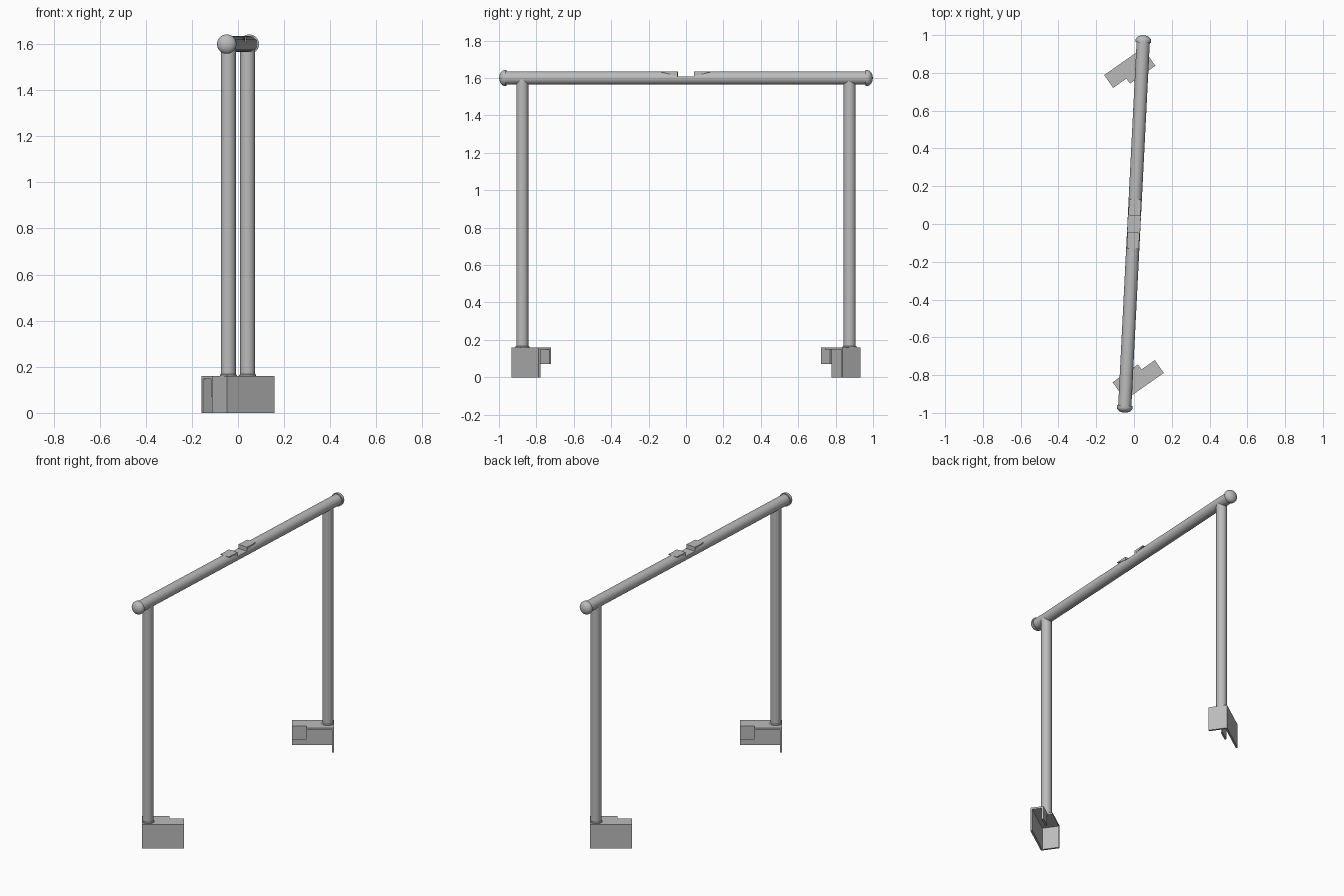
import bpy, bmesh, math
from mathutils import Matrix, Vector

cube = bpy.data.objects.get("Cube")
if cube:
    bpy.data.objects.remove(cube, do_unlink=True)

# Single grey finish
grey = bpy.data.materials.new("satin grey")
grey.use_nodes = True
GREY = (0.5, 0.5, 0.5, 1)
grey.diffuse_color = GREY
grey.node_tree.nodes["Principled BSDF"].inputs["Base Color"].default_value = GREY

BAR_Z, BAR_R = 1.60, 0.035
TILT = Matrix.Rotation(math.radians(-2.9), 4, 'Z')    # bar runs slightly off the y axis


def finish(name, bm, matrix):
    bmesh.ops.recalc_face_normals(bm, faces=bm.faces)
    mesh = bpy.data.meshes.new(name)
    bm.to_mesh(mesh)
    bm.free()
    mesh.transform(matrix)
    mesh.materials.append(grey)
    obj = bpy.data.objects.new(name, mesh)
    bpy.context.collection.objects.link(obj)
    bpy.ops.object.select_all(action='DESELECT')
    obj.select_set(True)
    bpy.context.view_layer.objects.active = obj
    bpy.ops.object.shade_smooth_by_angle(angle=math.radians(35))
    return obj


def prism(name, points, offset, matrix):
    """Extrude a closed outline along an offset vector."""
    bm = bmesh.new()
    face = bm.faces.new([bm.verts.new(p) for p in points])
    ext = bmesh.ops.extrude_face_region(bm, geom=[face])
    bmesh.ops.translate(bm, vec=Vector(offset),
                        verts=[v for v in ext["geom"] if isinstance(v, bmesh.types.BMVert)])
    return finish(name, bm, matrix)


def circle(r, n=32, start=0.0, end=2 * math.pi):
    return [(r * math.cos(start + (end - start) * i / n),
             r * math.sin(start + (end - start) * i / n)) for i in range(n)]


def lathe(name, profile, matrix, n=32):
    """Revolve (radius, height) points around local z."""
    bm = bmesh.new()
    verts = [bm.verts.new((r, 0, h)) for r, h in profile]
    edges = [bm.edges.new(pair) for pair in zip(verts, verts[1:])]
    bmesh.ops.spin(bm, geom=verts + edges, cent=(0, 0, 0), axis=(0, 0, 1),
                   angle=2 * math.pi, steps=n)
    bmesh.ops.remove_doubles(bm, verts=bm.verts, dist=1e-5)
    return finish(name, bm, matrix)


# Centre of the bar, flattened on top between the two tabs
NOTCH, FLAT = 0.045, 0.008
a = math.asin(FLAT / BAR_R)
arc = circle(BAR_R, 24, math.pi - a, 2 * math.pi + a)
arc.append((BAR_R * math.cos(a), FLAT))
prism("bar_centre", [(x, -NOTCH, BAR_Z + z) for x, z in arc], (0, 2 * NOTCH, 0), TILT)

# Dome cap outline with a small lip
CAP_R = 0.042
cap = [(0, 0), (CAP_R, 0), (CAP_R, 0.01)]
cap += [(CAP_R * math.cos(t), 0.01 + 0.028 * math.sin(t))
        for t in (math.pi / 2 * i / 8 for i in range(1, 8))] + [(0, 0.038)]

# Foot bracket in plan: u along the outer wall, v inward
LENGTH, WIDE, NARROW, STEP = 0.25, 0.115, 0.083, 0.164
HEIGHT, THICK = 0.16, 0.012
plate = [(0, 0), (LENGTH, 0), (LENGTH, NARROW), (STEP, NARROW), (STEP, WIDE), (0, WIDE)]
FOOT = Matrix.Translation((-0.047, -0.932, 0)) @ Matrix.Rotation(math.radians(35), 4, 'Z')


def foot_panel(name, u0, u1, v0, v1, z0, matrix):
    outline = [(u0, v0, z0), (u1, v0, z0), (u1, v1, z0), (u0, v1, z0)]
    prism(name, outline, (0, 0, HEIGHT - z0), matrix)


# Each end repeats, turned half a circle about the centre
for side, turn in (("front", 0), ("back", math.pi)):
    spin = Matrix.Rotation(turn, 4, 'Z')
    along = spin @ TILT

    # Half of the bar
    prism(side + "_bar", [(x, -0.97, BAR_Z + z) for x, z in circle(BAR_R)],
          (0, 0.97 - NOTCH, 0), along)

    # End cap
    to_end = Matrix.Translation((0, -0.962, BAR_Z)) @ Matrix.Rotation(math.pi / 2, 4, 'X')
    lathe(side + "_end_cap", cap, along @ to_end)

    # Flat-topped tab beside the notch
    tab = [(-0.13, 0.034), (-NOTCH, 0.034), (-NOTCH, 0.014), (-0.075, 0.018), (-0.13, 0.031)]
    prism(side + "_tab", [(-0.032, y, BAR_Z + z) for y, z in tab], (0.064, 0, 0), along)

    # Leg with a thin collar where it meets the foot
    leg_at = spin @ Matrix.Translation((-0.042, -0.875, 0))
    lathe(side + "_leg", [(0, 0.15), (0.037, 0.15), (0.037, 0.165), (0.0325, 0.168),
                          (0.0325, BAR_Z), (0, BAR_Z)], leg_at)

    # Foot bracket: stepped top plate, outer wall, end wall and short flap
    place = spin @ FOOT
    prism(side + "_foot_plate", [(u, v, HEIGHT - THICK) for u, v in plate], (0, 0, THICK), place)
    foot_panel(side + "_foot_outer_wall", 0, LENGTH, 0, THICK, 0, place)
    foot_panel(side + "_foot_end_wall", 0, THICK, 0, WIDE, 0, place)
    foot_panel(side + "_foot_flap", STEP, LENGTH, NARROW - THICK, NARROW, 0.07, place)
